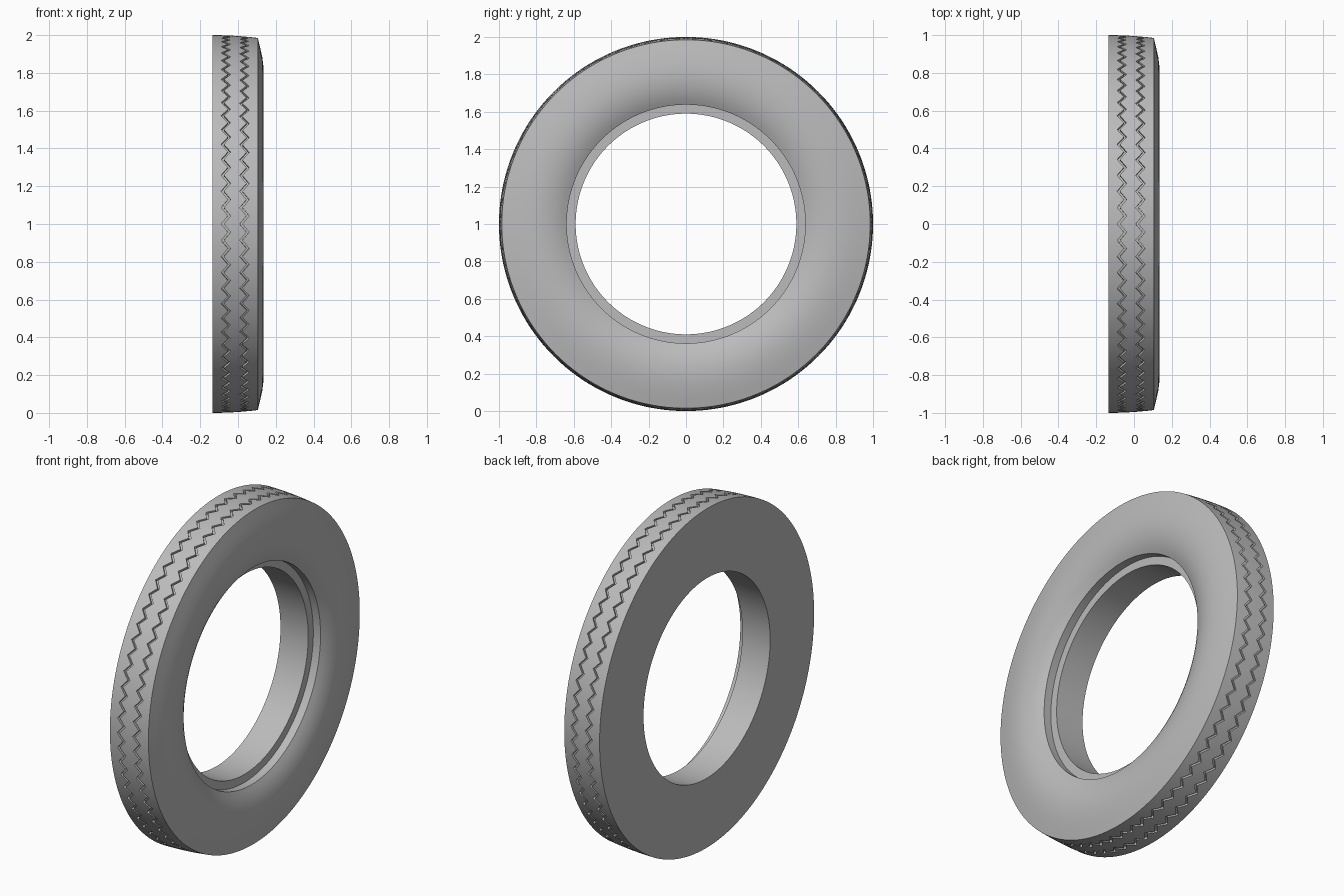
import bpy
import bmesh
import math

cube = bpy.data.objects.get("Cube")
if cube:
    bpy.data.objects.remove(cube, do_unlink=True)

HALF = 0.136        # half of the width
SHOULDER = 0.105    # tread edge on the sidewall side
TEETH = 72          # zigzag repeats round the tread
STEPS = TEETH * 4
SWING = 0.018       # zigzag reach to each side
GROOVE = 0.007      # half of the groove width
DEPTH = 0.014


def crown(x):
    """Tread radius, falling off towards the shoulder."""
    return 1 - 0.015 * ((x + HALF) / (SHOULDER + HALF)) ** 2


def zigzag(i):
    t = (i % 4) / 4
    return SWING * (1 - 4 * abs(t - 0.5))


# Cross-section: (x, radius or None for the crown, depth, follows zigzag)
section = [(-HALF, None, 0, 0), (-0.1, None, 0, 0)]
for centre in (-0.064, 0.034):
    section += [(centre - GROOVE, None, 0, 1), (centre - GROOVE, None, DEPTH, 1),
                (centre + GROOVE, None, DEPTH, 1), (centre + GROOVE, None, 0, 1)]
    if centre < 0:
        section.append((-0.015, None, 0, 0))
section += [(0.075, None, 0, 0), (SHOULDER, None, 0, 0)]

# Bulging sidewall, dipping towards the bead
sidewall = [(0.118, 0.93), (0.129, 0.88), (0.135, 0.83), (HALF, 0.8), (0.135, 0.77),
            (0.13, 0.735), (0.121, 0.7), (0.107, 0.665), (0.092, 0.638)]
# Bead step, ledge and bore
bead = [(0.045, 0.638), (0.045, 0.59), (-HALF, 0.59)]
section += [(x, r, 0, 0) for x, r in sidewall + bead]

# Sweep the section round the axle and close it across the flat back
bm = bmesh.new()
rings = []
for i in range(STEPS):
    a = math.tau * i / STEPS
    ring = []
    for x, r, depth, wave in section:
        x += wave * zigzag(i)
        r = (crown(x) if r is None else r) - depth
        ring.append(bm.verts.new((x, r * math.sin(a), 1 + r * math.cos(a))))
    rings.append(ring)
n = len(section)
for i in range(STEPS):
    one, two = rings[i], rings[(i + 1) % STEPS]
    for j in range(n):
        k = (j + 1) % n
        bm.faces.new((one[j], one[k], two[k], two[j]))
bmesh.ops.recalc_face_normals(bm, faces=bm.faces)

mesh = bpy.data.meshes.new("tire")
bm.to_mesh(mesh)
bm.free()
tire = bpy.data.objects.new("tire", mesh)
bpy.context.collection.objects.link(tire)

# Rubber
rubber = bpy.data.materials.new("grey_rubber")
rubber.use_nodes = True
colour = (0.5, 0.5, 0.5, 1)
rubber.diffuse_color = colour
rubber.node_tree.nodes["Principled BSDF"].inputs["Base Color"].default_value = colour
mesh.materials.append(rubber)

bpy.ops.object.select_all(action="DESELECT")
tire.select_set(True)
bpy.context.view_layer.objects.active = tire
bpy.ops.object.shade_smooth_by_angle(angle=math.radians(30))
